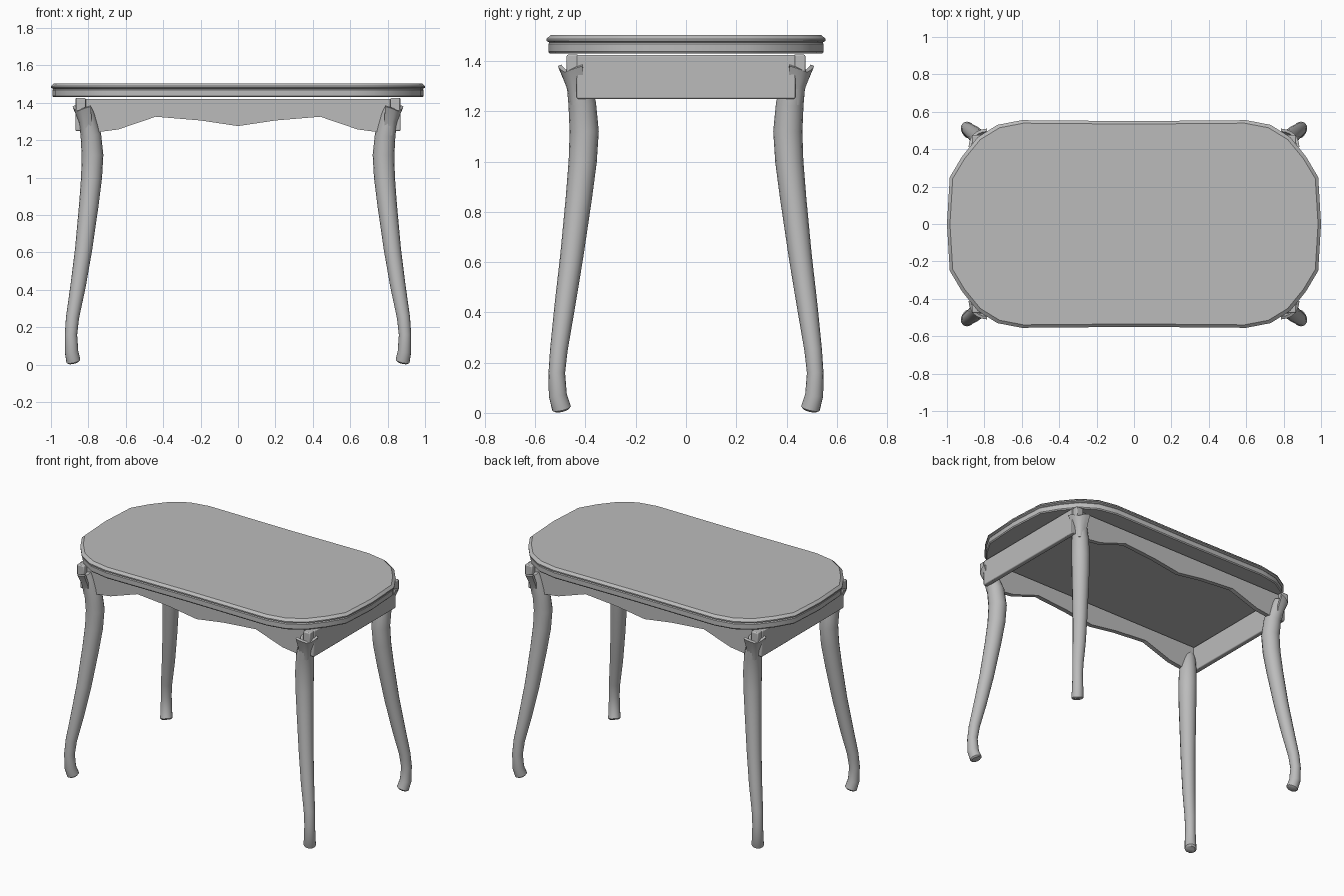
import bpy, bmesh, math
from mathutils import Vector

cube = bpy.data.objects.get("Cube")
if cube:
    bpy.data.objects.remove(cube, do_unlink=True)

grey = bpy.data.materials.new("plain grey")
grey.use_nodes = True
grey.diffuse_color = (0.5, 0.5, 0.5, 1)
grey.node_tree.nodes["Principled BSDF"].inputs["Base Color"].default_value = (0.5, 0.5, 0.5, 1)


def finish(name, bm, bevel=0, angle=35):
    bmesh.ops.recalc_face_normals(bm, faces=bm.faces)
    mesh = bpy.data.meshes.new(name)
    bm.to_mesh(mesh)
    bm.free()
    mesh.materials.append(grey)
    ob = bpy.data.objects.new(name, mesh)
    bpy.context.collection.objects.link(ob)
    if bevel:
        mod = ob.modifiers.new("Bevel", 'BEVEL')
        mod.width, mod.segments = bevel, 2
    bpy.ops.object.select_all(action='DESELECT')
    ob.select_set(True)
    bpy.context.view_layer.objects.active = ob
    bpy.ops.object.shade_smooth_by_angle(angle=math.radians(angle))
    return ob


def loft(rings):
    """Skin a list of closed rings and cap both ends."""
    bm = bmesh.new()
    loops = [[bm.verts.new(p) for p in ring] for ring in rings]
    n = len(loops[0])
    for a, b in zip(loops, loops[1:]):
        for i in range(n):
            j = (i + 1) % n
            bm.faces.new((a[i], a[j], b[j], b[i]))
    bm.faces.new(loops[0])
    bm.faces.new(loops[-1])
    return bm


def box(name, centre, size, bevel):
    bm = bmesh.new()
    bmesh.ops.create_cube(bm, size=1)
    for v in bm.verts:
        v.co = Vector(c + s * k for c, s, k in zip(centre, size, v.co))
    return finish(name, bm, bevel)


# Table top: one quadrant of the outline mirrored, lofted through a moulded edge
quad = [(1.0, 0), (0.985, 0.25), (0.92, 0.36), (0.835, 0.465), (0.73, 0.53), (0.6, 0.555)]
half = quad + [(0, 0.55)] + [(-x, y) for x, y in reversed(quad)]
outline = half + [(x, -y) for x, y in half[-2:0:-1]]
edge = [(0.012, 1.43), (0.007, 1.437), (0.007, 1.468), (0.012, 1.474),
        (0.0, 1.48), (0.0, 1.488), (0.016, 1.503)]
finish("table_top", loft([[(x * (1 - d), y * (1 - d / 0.555), z) for x, y in outline]
                          for d, z in edge]), angle=30)

# Aprons: scalloped on the long sides, straight on the short sides
scallop = [(0, 1.275), (0.2, 1.305), (0.44, 1.325), (0.64, 1.257), (0.83, 1.232)]
shape = [(-x, z) for x, z in reversed(scallop)] + scallop[1:] + [(0.83, 1.42), (-0.83, 1.42)]
for side, s in (("front", -1), ("back", 1)):
    finish(side + "_apron", loft([[(x, s * y, z) for x, z in shape] for y in (0.41, 0.44)]), angle=20)
for side, s in (("right", -1), ("left", 1)):
    box(side + "_apron", (s * 0.853, 0, 1.337), (0.034, 0.87, 0.175), 0.006)

# Leg centre line (x, y, z) and radius, from the foot up to the knee
leg_path = [(0.88, 0.495, 0.018, 0.038), (0.89, 0.51, 0.07, 0.036), (0.893, 0.514, 0.16, 0.033),
            (0.885, 0.506, 0.25, 0.035), (0.855, 0.483, 0.42, 0.041), (0.825, 0.455, 0.62, 0.046),
            (0.798, 0.427, 0.85, 0.052), (0.783, 0.411, 1.0, 0.056), (0.778, 0.405, 1.12, 0.058),
            (0.787, 0.413, 1.23, 0.055), (0.81, 0.432, 1.33, 0.045), (0.82, 0.445, 1.37, 0.036)]


def leg_rings(sx, sy, sides=16):
    centres = [Vector((x * sx, y * sy, z)) for x, y, z, r in leg_path]
    side = Vector((-sy, sx, 0)).normalized()
    rings = []
    for i, c in enumerate(centres):
        along = (centres[min(i + 1, len(centres) - 1)] - centres[max(i - 1, 0)]).normalized()
        out = side.cross(along).normalized()
        r = leg_path[i][3]
        turns = [2 * math.pi * k / sides for k in range(sides)]
        rings.append([c + r * (math.cos(t) * side + math.sin(t) * out) for t in turns])
        if i == 0:  # rounded rim under the foot
            rings.insert(0, [c + (p - c) * 0.75 - along * 0.008 for p in rings[0]])
    return rings


def knee_leaf(name, sx, sy):
    """Flared shield with a notched top, wrapped around the outer corner."""
    out = Vector((sx, sy, 0)).normalized()
    side = Vector((-sy, sx, 0)).normalized()
    base = Vector((0.82 * sx, 0.445 * sy, 0))
    bm = bmesh.new()
    rows = []
    for z, width, bulge, notch in ((1.225, 0.03, 0.012, 0), (1.3, 0.048, 0.026, 0.003),
                                   (1.38, 0.07, 0.052, 0.025)):
        row = []
        for k in range(-3, 4):
            u = k / 3
            p = base + side * (u * width) + out * (bulge - 0.03 * u * u)
            p.z = z - notch * (1 - abs(u))
            row.append(bm.verts.new(p))
        rows.append(row)
    for a, b in zip(rows, rows[1:]):
        for i in range(6):
            bm.faces.new((a[i], a[i + 1], b[i + 1], b[i]))
    bmesh.ops.recalc_face_normals(bm, faces=bm.faces)
    bmesh.ops.solidify(bm, geom=bm.faces[:], thickness=0.016)
    finish(name, bm)


# Four corners: leg, knee leaf and the small block that meets the top
for fb, sy in (("front", -1), ("back", 1)):
    for lr, sx in (("right", -1), ("left", 1)):
        corner = fb + "_" + lr
        finish(corner + "_leg", loft(leg_rings(sx, sy)), angle=40)
        knee_leaf(corner + "_knee_leaf", sx, sy)
        box(corner + "_corner_block", (sx * 0.84, sy * 0.45, 1.39), (0.052, 0.05, 0.07), 0.006)
